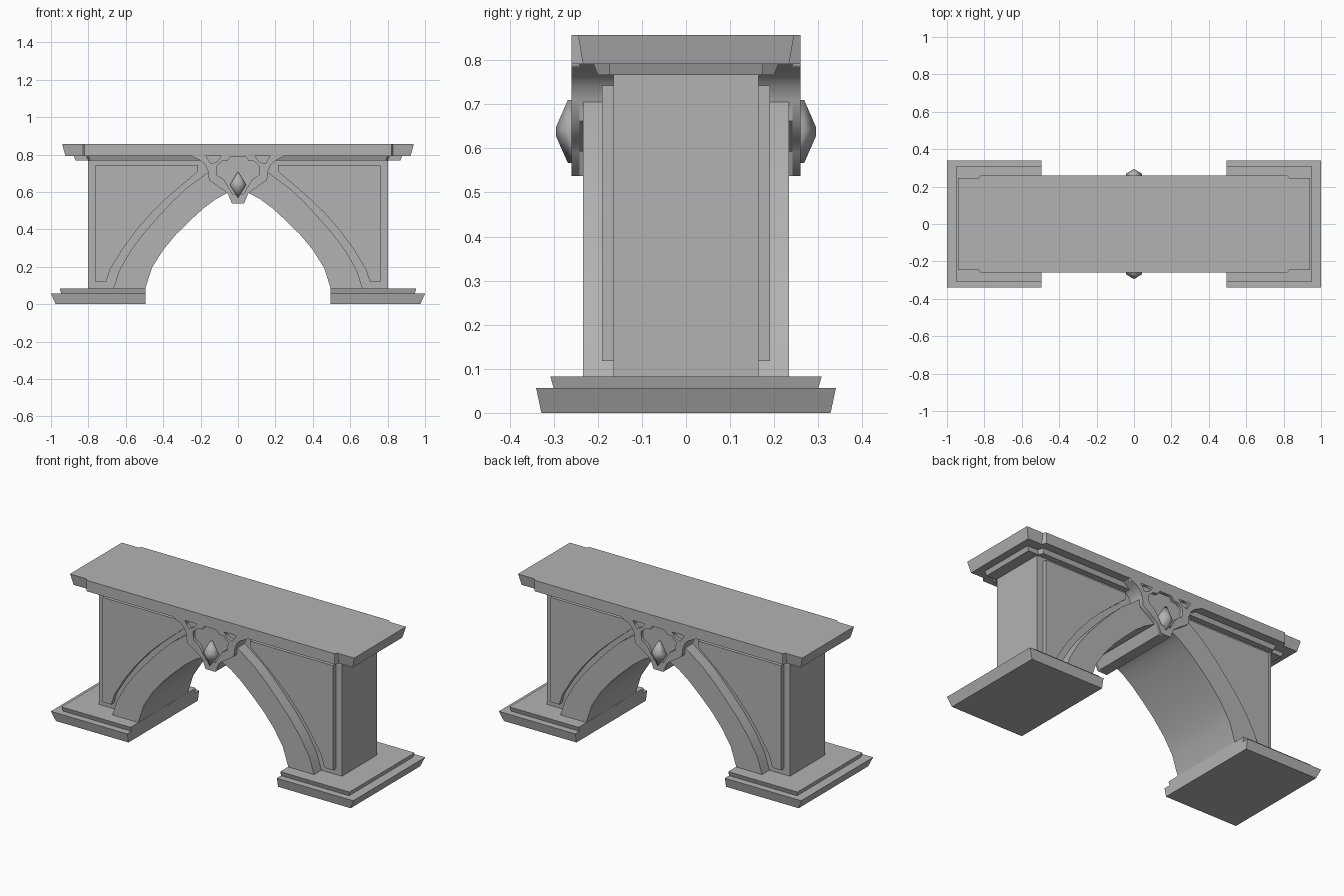
import bpy, bmesh

if "Cube" in bpy.data.objects:
    bpy.data.objects.remove(bpy.data.objects["Cube"])

stone = bpy.data.materials.new("stone")
stone.diffuse_color = (.45, .45, .45, 1)
stone.use_nodes = True
stone.node_tree.nodes["Principled BSDF"].inputs["Base Color"].default_value = stone.diffuse_color

def finish(bm, name):
    bmesh.ops.recalc_face_normals(bm, faces=bm.faces)
    me = bpy.data.meshes.new(name)
    bm.to_mesh(me)
    bm.free()
    me.materials.append(stone)
    ob = bpy.data.objects.new(name, me)
    bpy.context.collection.objects.link(ob)
    return ob

def smooth(ob, angle=.5):
    bpy.ops.object.select_all(action='DESELECT')
    ob.select_set(True)
    bpy.context.view_layer.objects.active = ob
    bpy.ops.object.shade_smooth_by_angle(angle=angle)

def flip(pts):
    return [(-x, z) for x, z in reversed(pts)]

def loft(name, low, high, z0, z1):
    """Solid between two plan outlines at two heights."""
    bm = bmesh.new()
    a = [bm.verts.new((x, y, z0)) for x, y in low]
    b = [bm.verts.new((x, y, z1)) for x, y in high]
    bm.faces.new(a)
    bm.faces.new(b)
    for i in range(len(a)):
        j = (i + 1) % len(a)
        bm.faces.new((a[i], a[j], b[j], b[i]))
    return finish(bm, name)

def prism(name, pts, y0, y1):
    """Front profile (x, z) extruded along y."""
    ob = loft(name, pts, pts, y0, y1)
    for v in ob.data.vertices:
        x, z, y = v.co
        v.co = (x, y, z)
    ob.data.flip_normals()
    return ob

# arch curves, left half from foot to crown
inner = [(-.497, .08), (-.46, .195), (-.40, .29), (-.332, .372), (-.257, .446),
         (-.185, .512), (-.118, .562), (-.055, .595)]
outer = [(-.668, .08), (-.636, .18), (-.572, .29), (-.50, .385), (-.42, .475),
         (-.35, .55), (-.278, .618), (-.16, .705)]
panel = [(-.705, .118), (-.684, .185), (-.62, .29), (-.545, .393), (-.46, .49),
         (-.39, .558), (-.31, .628), (-.214, .709), (-.214, .743), (-.763, .743), (-.763, .118)]

# spandrel wall with both piers
half = [(-.803, .77), (-.803, .08)] + inner
smooth(prism("pier_wall", half + flip(half), -.165, .165))

# raised arch band
smooth(prism("arch_band", outer + flip(outer) + [(-x, z) for x, z in inner] + inner[::-1],
             -.234, .234))

# raised spandrel panels and stepped pier bases
for side, s in (("left", 1), ("right", -1)):
    prism("spandrel_panel_" + side, [(x * s, z) for x, z in panel], -.19, .19)
    def base(x, y):
        return [(-x * s, -y), (-.495 * s, -y), (-.495 * s, y), (-x * s, y)]
    loft("base_plinth_" + side, base(.975, .328), base(1, .34), 0, .056)
    loft("base_step_" + side, base(.945, .30), base(.953, .308), .056, .083)

# top slab and moulding, with stepped-in ends
def plan(xe, ye, xm, ym):
    q = [(-xe, -ye), (-xm - .01, -ye), (-xm, -ym)]
    low = q + flip([(x, y) for x, y in q])
    return low + [(-x, -y) for x, y in low]

loft("top_slab", plan(.923, .234, .82, .26), plan(.94, .245, .82, .26), .792, .857)
loft("slab_moulding", plan(.868, .173, .79, .20), plan(.878, .175, .80, .21), .767, .792)

# keystone core running through the arch
key = [(-.25, .795), (-.23, .782), (-.20, .768), (-.175, .745), (-.16, .71), (-.155, .662),
       (-.09, .618), (-.055, .592), (-.032, .537)]
smooth(prism("keystone", key + flip(key), -.242, .242))

# pierced keystone tracery: filled outline with shield and corner openings
shield = [(-.04, .79), (-.055, .768), (-.085, .765), (-.115, .738), (-.113, .69),
          (-.075, .665), (-.06, .64), (-.03, .59)]
corner = [(-.17, .791), (-.09, .791), (-.112, .762), (-.145, .75)]
cu = bpy.data.curves.new("tracery", 'CURVE')
cu.materials.append(stone)
cu.dimensions = '2D'
cu.fill_mode = 'BOTH'
cu.extrude = .0095
for pts in (key + flip(key), shield + flip(shield), corner, flip(corner)):
    sp = cu.splines.new('POLY')
    sp.points.add(len(pts) - 1)
    for p, (x, z) in zip(sp.points, pts):
        p.co = (x, z, 0, 1)
    sp.use_cyclic_u = True
for side, s in (("front", -1), ("back", 1)):
    ob = bpy.data.objects.new("keystone_tracery_" + side, cu)
    ob.rotation_euler = (1.570796, 0, 0)
    ob.location.y = s * .2505
    bpy.context.collection.objects.link(ob)

    # gem boss
    bm = bmesh.new()
    rim = [(0, .567), (.043, .638), (0, .71), (-.043, .638)]
    rings = [[bm.verts.new((x, s * y, z)) for x, z in rim] for y in (.24, .268)]
    tip = [bm.verts.new((0, s * .295, z)) for z in (.628, .648)]
    bm.faces.new(rings[0])
    for i in range(4):
        j = (i + 1) % 4
        bm.faces.new((rings[0][i], rings[0][j], rings[1][j], rings[1][i]))
    a, b, c, d = rings[1]
    for f in ((a, b, tip[0]), (b, tip[1], tip[0]), (b, c, tip[1]),
              (c, d, tip[1]), (d, tip[0], tip[1]), (d, a, tip[0])):
        bm.faces.new(f)
    smooth(finish(bm, "gem_boss_" + side), 1.2)
